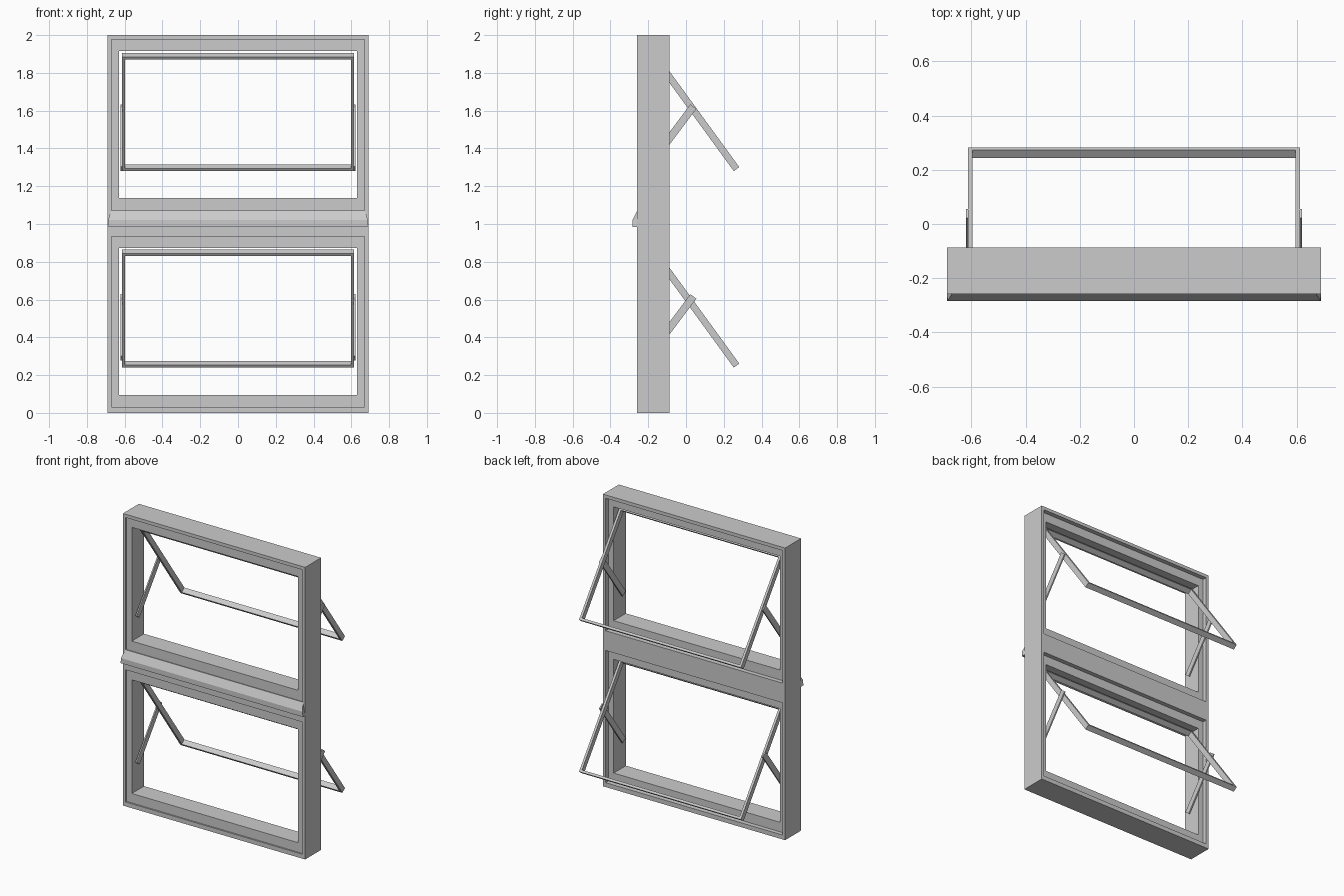
import bpy, bmesh
from math import atan2
from mathutils import Matrix, Vector

if "Cube" in bpy.data.objects:
    bpy.data.objects.remove(bpy.data.objects["Cube"])


def finish(name, bm):
    bmesh.ops.recalc_face_normals(bm, faces=bm.faces)
    me = bpy.data.meshes.new(name)
    bm.to_mesh(me)
    bm.free()
    ob = bpy.data.objects.new(name, me)
    bpy.context.collection.objects.link(ob)
    return ob


def ring(name, rects):
    """Closed band of rectangles, each (half_width, z_low, z_high, y)."""
    bm = bmesh.new()
    loops = [[bm.verts.new(p) for p in
              ((-w, y, a), (w, y, a), (w, y, b), (-w, y, b))]
             for w, a, b, y in rects]
    for r in range(len(loops)):
        p, q = loops[r], loops[(r + 1) % len(loops)]
        for i in range(4):
            j = (i + 1) % 4
            bm.faces.new((p[i], p[j], q[j], q[i]))
    return finish(name, bm)


def box(name, size, matrix):
    bm = bmesh.new()
    bmesh.ops.create_cube(bm, size=1)
    bmesh.ops.scale(bm, vec=size, verts=bm.verts)
    bm.transform(matrix)
    return finish(name, bm)


FRONT, BACK = -0.259, -0.087


def outer_frame(name, outer, step, opening):
    # stepped frame: rim, shallow recess, then the opening
    ring(name, [(*outer, FRONT), (*step, FRONT), (*step, FRONT + 0.01),
                (*opening, FRONT + 0.01), (*opening, BACK - 0.03),
                (*step, BACK - 0.03), (*step, BACK), (*outer, BACK)])


def sash(name, dz):
    # thin rectangular sash, swung out at the bottom
    w, t, length, depth = 0.613, 0.016, 0.746, 0.036
    outer, inner = (w, 0, length), (w - t, t, length - t)
    ob = ring(name, [(*outer, 0), (*inner, 0), (*inner, depth), (*outer, depth)])
    tilt = Matrix.Rotation(atan2(0.59, 0.81), 4, 'X')
    ob.data.transform(Matrix.Translation((0, 0.253, 1.28 + dz)) @ tilt)


def stay_arms(name, dz):
    # pair of diagonal support arms
    tilt = Matrix.Rotation(-atan2(0.6, 0.8), 4, 'X')
    for side, s in (("left", -1), ("right", 1)):
        box(f"{name}_{side}", (0.009, 0.04, 0.41),
            Matrix.Translation((s * 0.6165, -0.084, 1.4575 + dz)) @ tilt)


# upper and lower window frames
outer_frame("upper_frame", (0.69, 1.0, 2.0), (0.67, 1.07, 1.977), (0.63, 1.138, 1.917))
outer_frame("lower_frame", (0.69, 0.0, 1.0), (0.67, 0.03, 0.935), (0.63, 0.095, 0.873))

# sashes and their arms
sash("upper_sash", 0)
sash("lower_sash", -1.04)
stay_arms("upper_stay_arm", 0)
stay_arms("lower_stay_arm", -1.005)

# drip ledge across the middle, ends tapering toward the top
profile = [(-0.258, 0.985, 0.69), (-0.284, 0.985, 0.69),
           (-0.284, 1.02, 0.688), (-0.258, 1.072, 0.672)]
bm = bmesh.new()
ends = [[bm.verts.new((s * w, y, z)) for y, z, w in profile] for s in (-1, 1)]
for e in ends:
    bm.faces.new(e)
for i in range(4):
    j = (i + 1) % 4
    bm.faces.new((ends[0][i], ends[0][j], ends[1][j], ends[1][i]))
finish("drip_ledge", bm)
